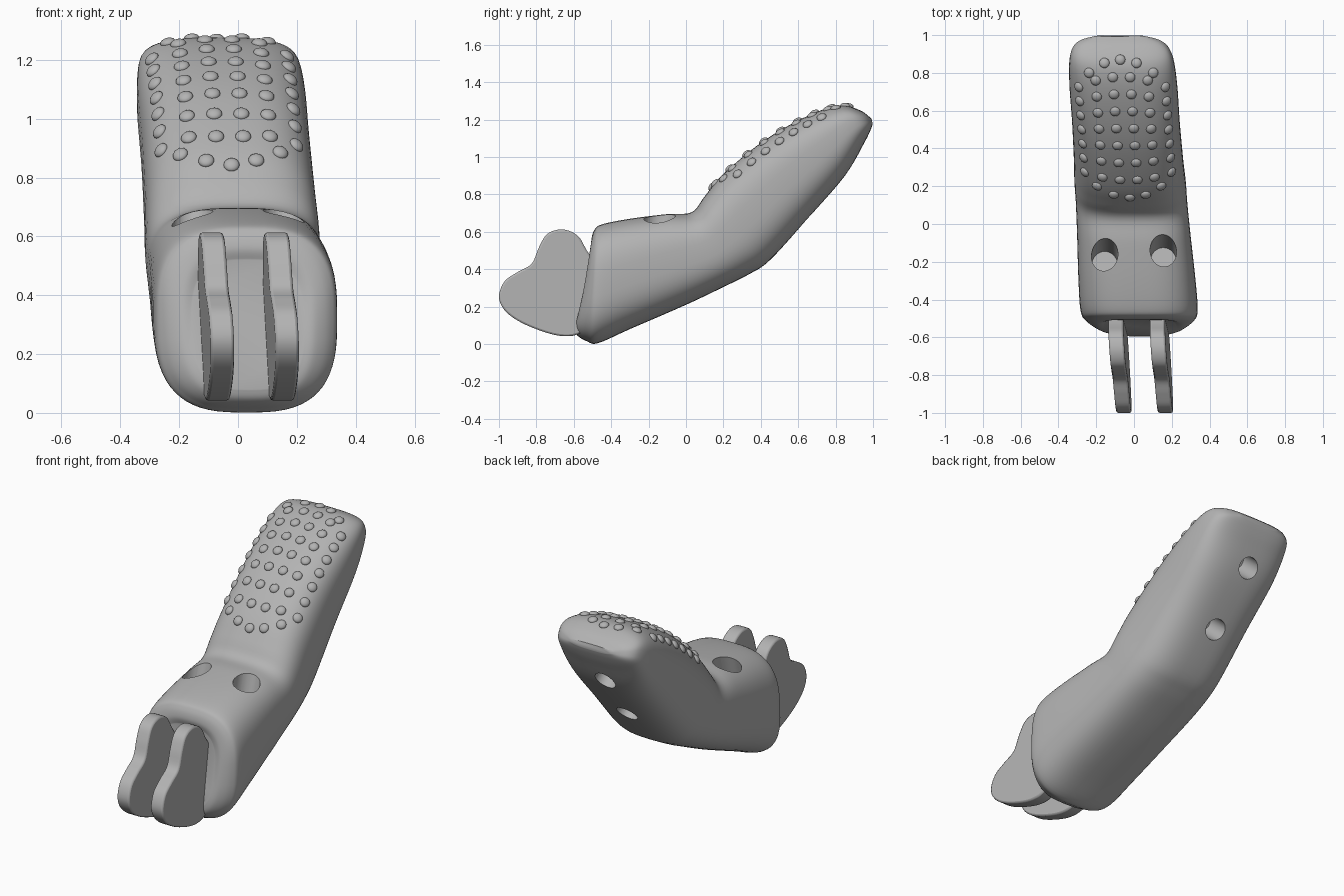
import bpy, bmesh, math
from mathutils import Vector, Matrix

if "Cube" in bpy.data.objects:
    bpy.data.objects.remove(bpy.data.objects["Cube"], do_unlink=True)

YAW = 0.07  # sideways drift of the whole model along its length

grey = bpy.data.materials.new("plain grey")
grey.use_nodes = True
grey.diffuse_color = (0.45, 0.45, 0.45, 1)
grey.node_tree.nodes["Principled BSDF"].inputs["Base Color"].default_value = grey.diffuse_color


def spline(keys, steps, closed=False):
    """Catmull-Rom interpolation through tuples of any length."""
    count = len(keys)
    pick = (lambda i: keys[i % count]) if closed else (lambda i: keys[max(0, min(count - 1, i))])
    result = []
    for i in range(count if closed else count - 1):
        quad = [pick(i + k) for k in (-1, 0, 1, 2)]
        for s in range(steps):
            t = s / steps
            result.append([b + 0.5 * t * (c - a + t * (2 * a - 5 * b + 4 * c - d + t * (3 * (b - c) + d - a)))
                           for a, b, c, d in zip(*quad)])
    if not closed:
        result.append(list(keys[-1]))
    return result


def make_object(name, bm):
    bmesh.ops.recalc_face_normals(bm, faces=bm.faces)
    mesh = bpy.data.meshes.new(name)
    bm.to_mesh(mesh)
    bm.free()
    mesh.materials.append(grey)
    obj = bpy.data.objects.new(name, mesh)
    bpy.context.collection.objects.link(obj)
    return obj


def activate(obj):
    bpy.ops.object.select_all(action='DESELECT')
    obj.select_set(True)
    bpy.context.view_layer.objects.active = obj


def smooth(obj, degrees=35):
    activate(obj)
    bpy.ops.object.shade_smooth_by_angle(angle=math.radians(degrees))


# Body: rounded sections given by bottom y, z, top y, z and half width
sections = [
    (-.595, .08, -.495, .52, .19), (-.58, .045, -.505, .56, .23),
    (-.53, .015, -.49, .61, .285), (-.47, .005, -.45, .64, .31),
    (-.3, .08, -.3, .67, .31), (0, .21, -.1, .695, .3),
    (.2, .305, .03, .705, .295), (.34, .375, .1, .79, .295),
    (.45, .45, .2, .91, .29), (.65, .67, .42, 1.09, .285),
    (.85, .9, .65, 1.22, .285), (.95, 1.07, .82, 1.275, .27),
    (.985, 1.14, .93, 1.25, .225), (.998, 1.175, .992, 1.205, .13)]


def squircle(v, n=2.9):
    return math.copysign(abs(v) ** (2 / n), v)


bm = bmesh.new()
rings = []
for by, bz, ty, tz, half in spline(sections, 5):
    ring = []
    for k in range(64):
        a = math.tau * k / 64
        up = 0.5 + 0.5 * squircle(math.sin(a))
        y = by + (ty - by) * up
        x = half * squircle(math.cos(a)) - 0.005 - YAW * y
        ring.append(bm.verts.new((x, y, bz + (tz - bz) * up)))
    rings.append(ring)
for r, s in zip(rings, rings[1:]):
    for k in range(64):
        j = (k + 1) % 64
        bm.faces.new((r[k], r[j], s[j], s[k]))
bm.faces.new(rings[0])
bm.faces.new(rings[-1])
body = make_object("body", bm)


def drill(place, direction, radius, depth, stretch=1):
    """Cut a blind hole going from a surface point along a direction."""
    d = Vector(direction).normalized()
    cutter_bm = bmesh.new()
    matrix = (Matrix.Translation(Vector(place) + d * (depth / 2 - 0.04))
              @ d.to_track_quat('Z', 'Y').to_matrix().to_4x4()
              @ Matrix.Diagonal((radius, radius * stretch, 1, 1)))
    bmesh.ops.create_cone(cutter_bm, cap_ends=True, segments=32, radius1=1, radius2=1,
                          depth=depth + 0.08, matrix=matrix)
    cutter = make_object("hole_cutter", cutter_bm)
    cutter.hide_render = True
    mod = body.modifiers.new("hole", 'BOOLEAN')
    mod.operation = 'DIFFERENCE'
    mod.solver = 'EXACT'
    mod.object = cutter
    activate(body)
    bpy.ops.object.modifier_apply(modifier=mod.name)
    bpy.data.objects.remove(cutter, do_unlink=True)


# Two holes on the front deck, two along the back of the handle
for x, y in ((-.155, -.16), (.155, -.14)):
    drill((x, y, .68), (0, -.25, -1), .07, .26, 1.15)
for x, y, z in ((-.09, .886, .95), (-.059, .636, .655)):
    drill((x, y, z), (0, -.75, .66), .062, .17)
smooth(body)

# Grip bumps: rows of flattened domes laid on the handle's upper side
bpy.context.view_layer.update()
bm = bmesh.new()
ROWS = 9
for row in range(ROWS):
    t = row / (ROWS - 1)
    end_row = row in (0, ROWS - 1)
    count = 5 if end_row else 6
    for col in range(count):
        u = 2 * col / (count - 1) - 1
        low, high = .14 + .06 * u * u, .87 - .07 * u * u
        y = low + (high - low) * t
        x = -.012 - YAW * y + u * (.17 if end_row else .23)
        hit, point, normal, _ = body.ray_cast(Vector((x, y, 2)), Vector((0, 0, -1)))
        if hit:
            matrix = (Matrix.Translation(point) @ normal.to_track_quat('Z', 'Y').to_matrix().to_4x4()
                      @ Matrix.Diagonal((.027, .027, .016, 1)))
            bmesh.ops.create_uvsphere(bm, u_segments=16, v_segments=10, radius=1, matrix=matrix)
smooth(make_object("grip_bumps", bm), 60)

# Front plates: a pair of lobed tabs running into the body
outline = [(-1, .25), (-.97, .335), (-.9, .385), (-.825, .43), (-.785, .52), (-.74, .59),
           (-.66, .613), (-.58, .58), (-.53, .5), (-.45, .36), (-.45, .16), (-.56, .06),
           (-.68, .045), (-.85, .1), (-.96, .17)]
for name, centre in (("right_plate", -.125), ("left_plate", .095)):
    bm = bmesh.new()
    sides = []
    for offset in (-.04, .04):
        sides.append([bm.verts.new((centre + offset - YAW * y - .04 * (z - .3), y, z))
                      for y, z in spline(outline, 5, True)])
        bm.faces.new(sides[-1])
    total = len(sides[0])
    for k in range(total):
        j = (k + 1) % total
        bm.faces.new((sides[0][k], sides[0][j], sides[1][j], sides[1][k]))
    plate = make_object(name, bm)
    bevel = plate.modifiers.new("edge", 'BEVEL')
    bevel.width = .01
    bevel.segments = 2
    bevel.limit_method = 'ANGLE'
    bevel.angle_limit = math.radians(50)
    smooth(plate)
